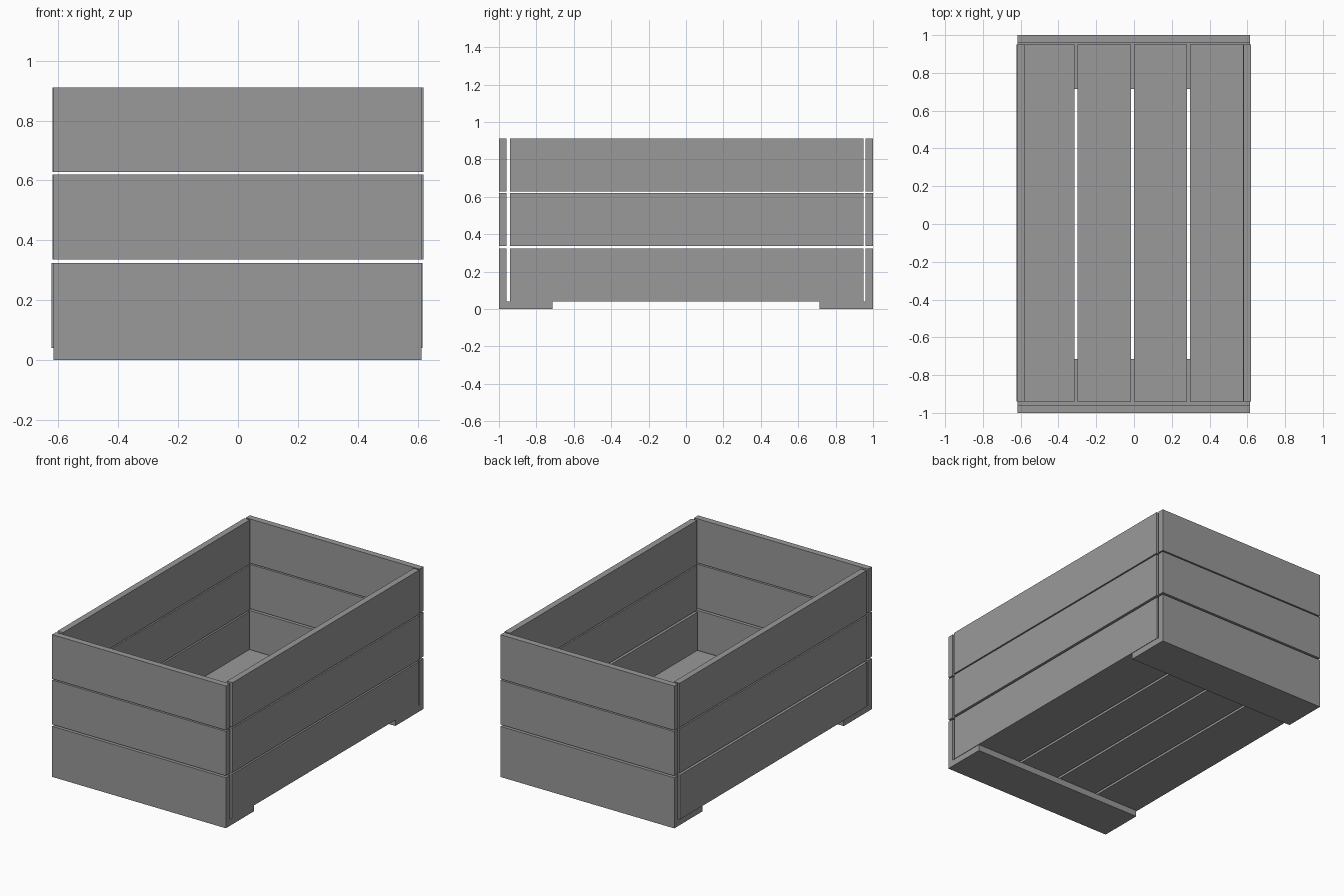
import bpy

default = bpy.data.objects.get("Cube")
if default:
    bpy.data.objects.remove(default, do_unlink=True)

GREY = (0.32, 0.32, 0.32, 1)
wood = bpy.data.materials.new("plain grey")
wood.use_nodes = True
wood.diffuse_color = GREY
wood.node_tree.nodes["Principled BSDF"].inputs["Base Color"].default_value = GREY


def board(name, x, y, z):
    """Box-shaped board from (low, high) pairs along each axis."""
    spans = (x, y, z)
    bpy.ops.mesh.primitive_cube_add(size=1, location=[(a + b) / 2 for a, b in spans])
    obj = bpy.context.object
    obj.name = name
    obj.scale = [b - a for a, b in spans]
    bpy.ops.object.transform_apply(location=False, rotation=False, scale=True)
    obj.data.materials.append(wood)


T = 0.04                      # board thickness
END_X = (-0.617, 0.614)
SIDE_Y = (-0.941, 0.95)
ROWS = {"lower": (T, 0.324), "middle": (0.336, 0.62), "upper": (0.628, 0.911)}

# Walls: three rows of boards on each end and each side
for row, z in ROWS.items():
    board(f"front_{row}_board", END_X, (-1, -1 + T), z)
    board(f"back_{row}_board", END_X, (1 - T, 1), z)
    shift = -0.003 if row == "lower" else 0
    board(f"right_{row}_board", (-0.62 + shift, -0.58 + shift), SIDE_Y, z)
    board(f"left_{row}_board", (0.58 + shift, 0.62 + shift), SIDE_Y, z)

# Floor: four slats with narrow gaps
WIDTH, PITCH = 0.281, 0.297
for i in range(4):
    x = -0.595 + i * PITCH
    board(f"floor_slat_{i + 1}", (max(x, -0.583), min(x + WIDTH, 0.577)), SIDE_Y, (T, 2 * T))

# Skids under both ends
board("front_skid", END_X, (-1, -0.715), (0, T))
board("back_skid", END_X, (0.715, 1), (0, T))
